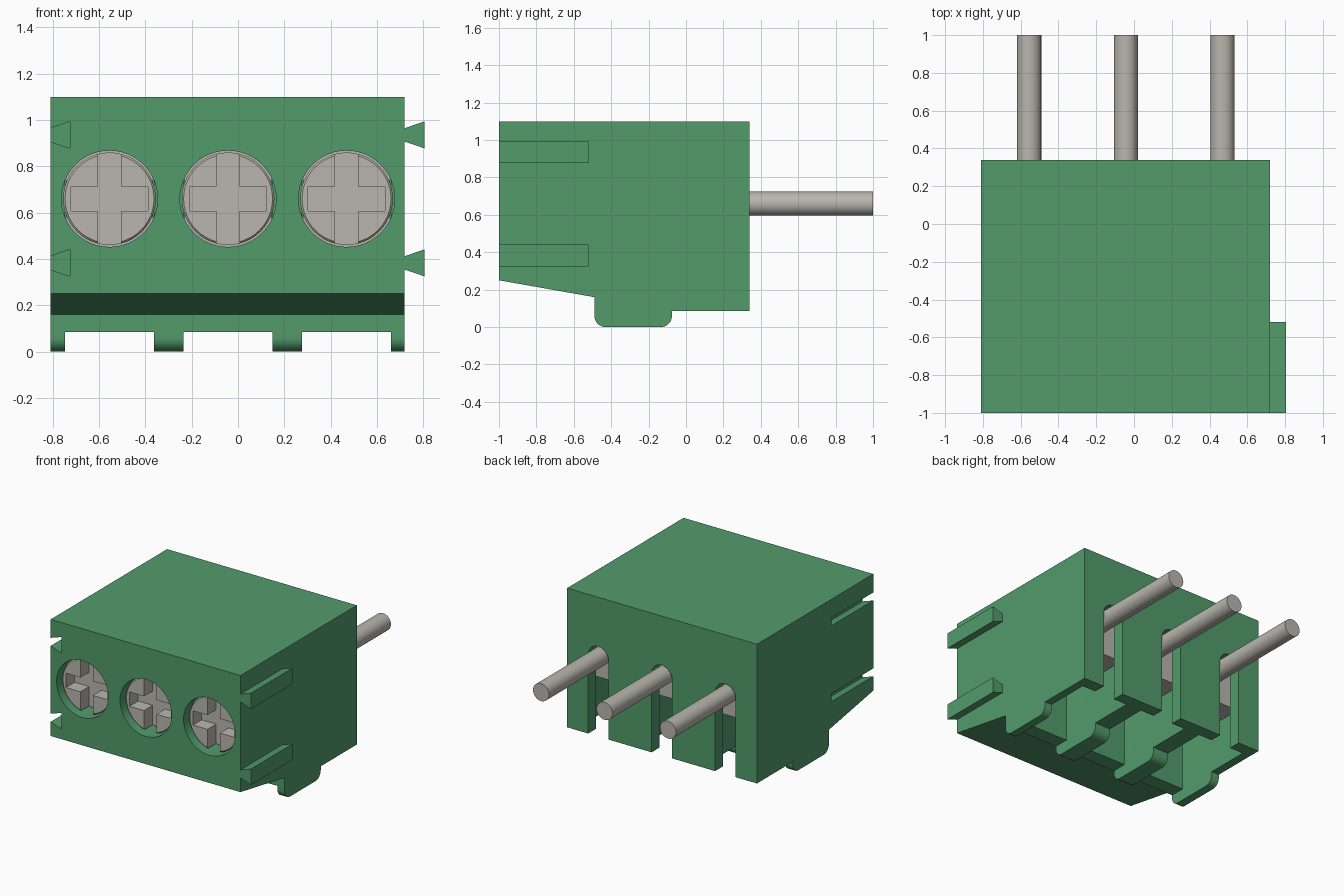
import bpy
import math
from mathutils import Matrix

default = bpy.data.objects.get("Cube")
if default:
    bpy.data.objects.remove(default, do_unlink=True)


def material(name, rgb):
    mat = bpy.data.materials.new(name)
    mat.use_nodes = True
    mat.diffuse_color = (*rgb, 1)
    mat.node_tree.nodes["Principled BSDF"].inputs["Base Color"].default_value = (*rgb, 1)
    return mat


green = material("housing green", (0.085, 0.33, 0.148))
metal = material("warm grey metal", (0.48, 0.47, 0.42))


def prism(name, profile, start, end, axis, mat):
    """Extrude a closed outline along x (outline in y, z) or y (outline in x, z)."""
    def point(a, b, t):
        return (t, a, b) if axis == "x" else (a, t, b)
    n = len(profile)
    verts = [point(a, b, t) for t in (start, end) for a, b in profile]
    faces = [list(range(n)), list(range(n, 2 * n))]
    faces += [(i, (i + 1) % n, (i + 1) % n + n, i + n) for i in range(n)]
    mesh = bpy.data.meshes.new(name)
    mesh.from_pydata(verts, [], faces)
    obj = bpy.data.objects.new(name, mesh)
    bpy.context.collection.objects.link(obj)
    mesh.materials.append(mat)
    select(obj)
    bpy.ops.object.mode_set(mode="EDIT")
    bpy.ops.mesh.select_all(action="SELECT")
    bpy.ops.mesh.normals_make_consistent(inside=False)
    bpy.ops.object.mode_set(mode="OBJECT")
    return obj


def select(obj):
    bpy.ops.object.select_all(action="DESELECT")
    obj.select_set(True)
    bpy.context.view_layer.objects.active = obj


def arc(cx, cz, r, a0, a1, steps):
    angles = [math.radians(a0 + (a1 - a0) * i / steps) for i in range(steps + 1)]
    return [(cx + r * math.cos(a), cz + r * math.sin(a)) for a in angles]


def circle(cx, cz, r, sides=48):
    return arc(cx, cz, r, 0, 360, sides)[:-1]


def rect(a0, a1, b0, b1):
    return [(a0, b0), (a1, b0), (a1, b1), (a0, b1)]


def cut(target, profile, start, end, axis="y"):
    cutter = prism("cutter", profile, start, end, axis, target.data.materials[0])
    cutter.hide_render = True
    mod = target.modifiers.new("cut", "BOOLEAN")
    mod.operation = "DIFFERENCE"
    mod.solver = "EXACT"
    mod.object = cutter
    select(target)
    bpy.ops.object.modifier_apply(modifier=mod.name)
    bpy.data.objects.remove(cutter, do_unlink=True)


def smooth(obj):
    select(obj)
    bpy.ops.object.shade_smooth_by_angle(angle=math.radians(30))


LEFT, RIGHT = 0.72, -0.81
FRONT, BACK = -1.0, 0.34
FLOOR, TOP = 0.085, 1.1
CELLS = (-0.555, -0.043, 0.469)
AXIS_Z = 0.66
HALF = 0.192

# Housing with a sloping front underside
housing = prism("housing", [(FRONT, TOP), (FRONT, 0.25), (-0.49, 0.16),
                            (-0.49, FLOOR), (BACK, FLOOR), (BACK, TOP)],
                RIGHT, LEFT, "x", green)
for x in CELLS:
    # Terminal chamber, open underneath
    cut(housing, rect(x - HALF, x + HALF, -0.1, 0.89), -0.38, 0.25)
    # Round-topped slot through the rear wall
    slot = arc(x, AXIS_Z, 0.082, 0, 180, 20) + [(x - 0.082, -0.1), (x + 0.082, -0.1)]
    cut(housing, slot, 0.2, 0.5)
    # Screw hole in the front
    cut(housing, circle(x, AXIS_Z, 0.208), -1.1, -0.34)

# Interlocking dovetails: ribs on the left, grooves on the right
for i, z in enumerate((0.383, 0.936)):
    def dovetail(x0, x1):
        return [(x0, z - 0.029), (x1, z - 0.058), (x1, z + 0.058), (x0, z + 0.029)]
    cut(housing, [(RIGHT - 0.03, z - 0.019), (RIGHT + 0.085, z - 0.058),
                  (RIGHT + 0.085, z + 0.058), (RIGHT - 0.03, z + 0.019)], -1.1, -0.52)
    prism(f"dovetail_rib_{i + 1}", dovetail(LEFT, 0.805), FRONT, -0.52, "y", green)
smooth(housing)

# Rounded feet under the walls between chambers
foot_outline = ([(-0.49, FLOOR)] + arc(-0.43, 0.06, 0.06, 180, 270, 8)
                + arc(-0.135, 0.06, 0.06, 270, 360, 8) + [(-0.075, FLOOR)])
edges = [RIGHT]
for x in CELLS:
    edges += [x - HALF, x + HALF]
edges.append(LEFT)
for i in range(0, len(edges), 2):
    foot = prism(f"foot_{i // 2 + 1}", foot_outline, edges[i], edges[i + 1], "x", green)
    smooth(foot)

for i, x in enumerate(CELLS, 1):
    # Screw with chamfered rim and crossed driver recess
    screw = prism(f"screw_{i}", circle(x, AXIS_Z, 0.2), -0.95, -0.3, "y", metal)
    bevel = screw.modifiers.new("rim", "BEVEL")
    bevel.width = 0.008
    bevel.segments = 1
    bevel.limit_method = "ANGLE"
    select(screw)
    bpy.ops.object.modifier_apply(modifier=bevel.name)
    cross = [(0.05, 0.25), (0.05, 0.052), (0.167, 0.052), (0.167, -0.052),
             (0.05, -0.052), (0.05, -0.25)]
    cross += [(-a, b) for a, b in reversed(cross)]
    cut(screw, [(x + a, AXIS_Z + b) for a, b in cross], -1.1, -0.85)
    smooth(screw)
    # Clamp block inside the chamber
    prism(f"clamp_{i}", rect(x - 0.188, x + 0.188, 0.44, 0.88), -0.37, 0.2, "y", metal)
    # Solder pin out of the back
    pin = prism(f"pin_{i}", circle(x, AXIS_Z, 0.064, 32), 0.15, 1.0, "y", metal)
    smooth(pin)
